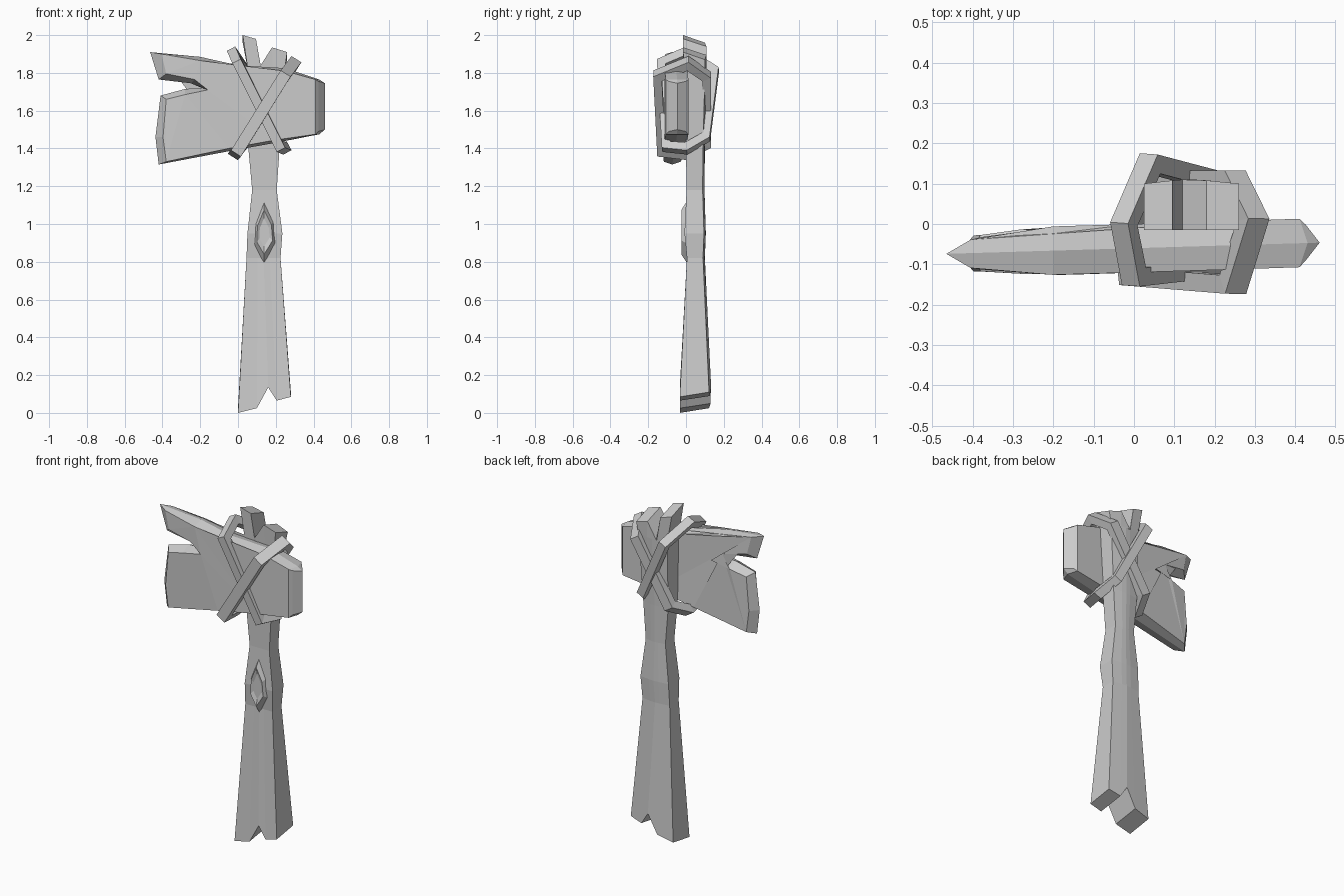
import bpy, bmesh
from mathutils import Vector

if "Cube" in bpy.data.objects:
    bpy.data.objects.remove(bpy.data.objects["Cube"])


def loft(name, rings, caps="ngon", closed=False):
    """Skin a list of equal-length rings, then cap or close the ends."""
    bm = bmesh.new()
    vs = [[bm.verts.new(p) for p in r] for r in rings]
    n = len(rings[0])
    pairs = list(zip(vs, vs[1:])) + ([(vs[-1], vs[0])] if closed else [])
    for a, b in pairs:
        for i in range(n):
            j = (i + 1) % n
            bm.faces.new((a[i], a[j], b[j], b[i]))
    if not closed:
        for r in (vs[0], vs[-1]):
            if caps == "ngon":
                f = bm.faces.new(r)
                bmesh.ops.triangulate(bm, faces=[f])
            else:
                for i in range(n // 2 - 1):
                    bm.faces.new((r[i], r[i + 1], r[n - 2 - i], r[n - 1 - i]))
    bmesh.ops.recalc_face_normals(bm, faces=bm.faces)
    me = bpy.data.meshes.new(name)
    bm.to_mesh(me)
    bm.free()
    ob = bpy.data.objects.new(name, me)
    bpy.context.collection.objects.link(ob)
    return ob


# Handle: five columns across, split at both ends
def handle_ring(xs, zs, y0, y1, back_dz=0.0):
    front = [(x, y0, z) for x, z in zip(xs, zs)]
    bulge = [0, .008, .01, .008, 0]
    back = [(x, y1 + b, z + back_dz) for x, z, b in zip(xs, zs, bulge)]
    return front + back[::-1]


def level(z, x0, x1, y0, y1):
    return handle_ring([x0 + (x1 - x0) * t for t in (0, .33, .5, .68, 1)], [z] * 5, y0, y1)


handle = [
    handle_ring((0, .10, .16, .205, .28), (0, .025, .135, .065, .085), -.033, .122, .025),
    level(.82, .045, .225, .005, .09),
    level(.95, .05, .235, -.008, .095),
    level(1.18, .075, .205, .003, .088),
    level(1.40, .055, .22, 0, .09),
    level(1.80, .055, .245, -.01, .10),
    handle_ring((.025, .095, .12, .18, .26), (2.0, 1.98, 1.84, 1.935, 1.91), -.015, .10, -.04),
]
loft("handle", handle, "ladder")

# Knot in the wood: raised rim with a sunken middle
knot = [(0, .17), (.055, .06), (.065, -.06), (0, -.165), (-.055, -.07), (-.05, .05)]
loft("knot", [[(.138 + x * s, y, .955 + z * s) for x, z in knot]
              for s, y in ((1, .008), (.7, -.025), (.45, -.016))])

# Axe head: x, z, half thickness, inset of the front and back outlines
outline = [
    (-.465, 1.91, .035, .06, -.01), (-.20, 1.885, .06, 0, -.02), (0, 1.84, .06, 0, -.015),
    (.25, 1.825, .06, 0, -.015), (.43, 1.765, .06, -.02, 0), (.46, 1.745, .045, -.035, .01),
    (.46, 1.50, .045, -.035, -.01), (.43, 1.475, .06, -.02, 0), (.2, 1.43, .06, 0, .015),
    (-.05, 1.385, .06, 0, .015), (-.42, 1.315, .045, .04, .015), (-.437, 1.46, .045, .04, 0),
    (-.41, 1.68, .045, .03, -.02), (-.28, 1.715, .055, .0, -.03), (-.19, 1.72, .06, .03, -.01),
    (-.25, 1.745, .055, .02, .02), (-.42, 1.765, .04, .04, .03),
]
loft("axe_head", [[(x + dx * abs(k), -.06 + .03 * x + k * h, z + dz * abs(k))
                   for x, z, h, dx, dz in outline] for k in (-1, 0, 1)])


# Bindings: square strap swept round a closed polygon
def strap(name, pts, width, thick):
    pts = [Vector(p) for p in pts]
    n = len(pts)
    c = sum(pts, Vector()) / n
    normal = sum(((pts[i] - c).cross(pts[(i + 1) % n] - c) for i in range(n)), Vector()).normalized()
    rings = []
    for i, p in enumerate(pts):
        e0 = (p - pts[i - 1]).normalized()
        e1 = (pts[(i + 1) % n] - p).normalized()
        o0, o1 = e0.cross(normal), e1.cross(normal)
        m = (o0 + o1) / max(1 + o0.dot(o1), .7)
        rings.append([p + m * a * thick / 2 + normal * b * width / 2
                      for a, b in ((-1, -1), (1, -1), (1, 1), (-1, 1))])
    loft(name, rings, closed=True)


strap("strap_wide", [(.0, -.13, 1.39), (.245, -.15, 1.785), (.295, .01, 1.85),
                     (.245, .11, 1.78), (.03, .11, 1.43), (-.015, 0, 1.375)], .062, .045)
strap("strap_narrow", [(.22, -.105, 1.41), (.0, -.13, 1.85), (-.025, 0, 1.905),
                       (.04, .15, 1.81), (.21, .105, 1.46), (.25, 0, 1.40)], .05, .045)
